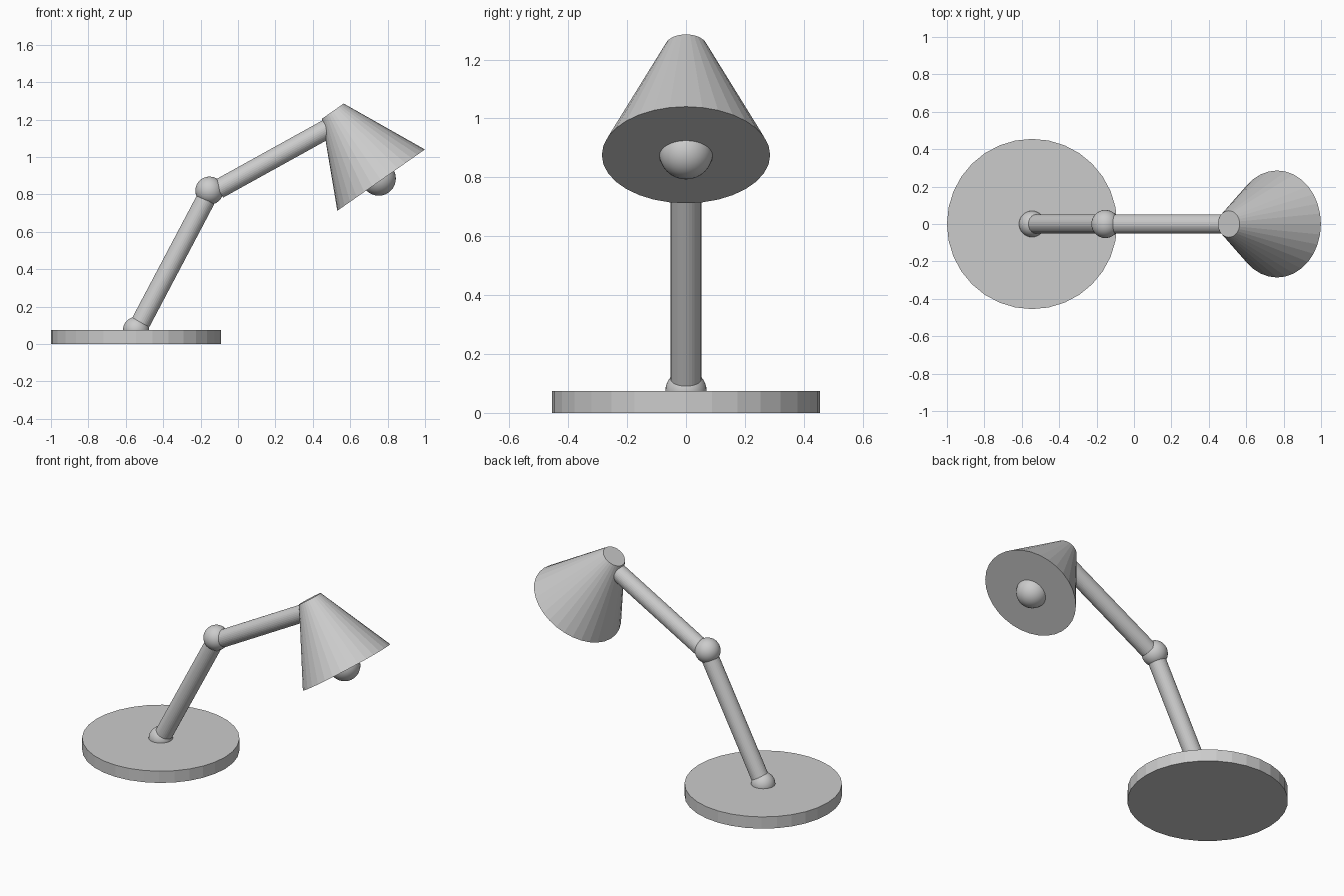
import bpy
from math import radians, sin, cos
from mathutils import Vector

cube = bpy.data.objects.get("Cube")
if cube:
    bpy.data.objects.remove(cube, do_unlink=True)

# One plain grey for the whole lamp
grey = bpy.data.materials.new("grey")
grey.use_nodes = True
grey.diffuse_color = (0.6, 0.6, 0.6, 1)
grey.node_tree.nodes["Principled BSDF"].inputs["Base Color"].default_value = (0.6, 0.6, 0.6, 1)


def finish(name):
    obj = bpy.context.object
    obj.name = name
    obj.data.name = name
    obj.data.materials.append(grey)
    return obj


def tapered(name, start, end, r_start, r_end):
    """Closed 32-sided cylinder or cone between two points in the xz plane."""
    a, b = Vector((start[0], 0, start[1])), Vector((end[0], 0, end[1]))
    axis = b - a
    bpy.ops.mesh.primitive_cone_add(
        vertices=32, radius1=r_start, radius2=r_end, depth=axis.length,
        location=(a + b) / 2, rotation=axis.to_track_quat('Z', 'Y').to_euler())
    return finish(name)


def ball(name, centre, radius):
    bpy.ops.mesh.primitive_uv_sphere_add(
        segments=32, ring_count=16, radius=radius, location=(centre[0], 0, centre[1]))
    bpy.ops.object.shade_smooth()
    return finish(name)


# Weighted round base
tapered("base", (-0.545, 0), (-0.545, 0.075), 0.455, 0.455)

# Jointed arm
ball("base_joint", (-0.545, 0.075), 0.07)
tapered("lower_arm", (-0.52, 0.115), (-0.173, 0.772), 0.052, 0.052)
ball("elbow_joint", (-0.153, 0.82), 0.075)
tapered("upper_arm", (-0.105, 0.828), (0.495, 1.16), 0.052, 0.052)

# Tilted conical shade, closed at both ends
tilt = radians(35)
rim = Vector((0.765, 0.876))
crown = rim + 0.45 * Vector((-sin(tilt), cos(tilt)))
tapered("lamp_shade", rim, crown, 0.286, 0.071)

# Bulb peeking out of the shade
ball("bulb", (0.752, 0.885), 0.092)
